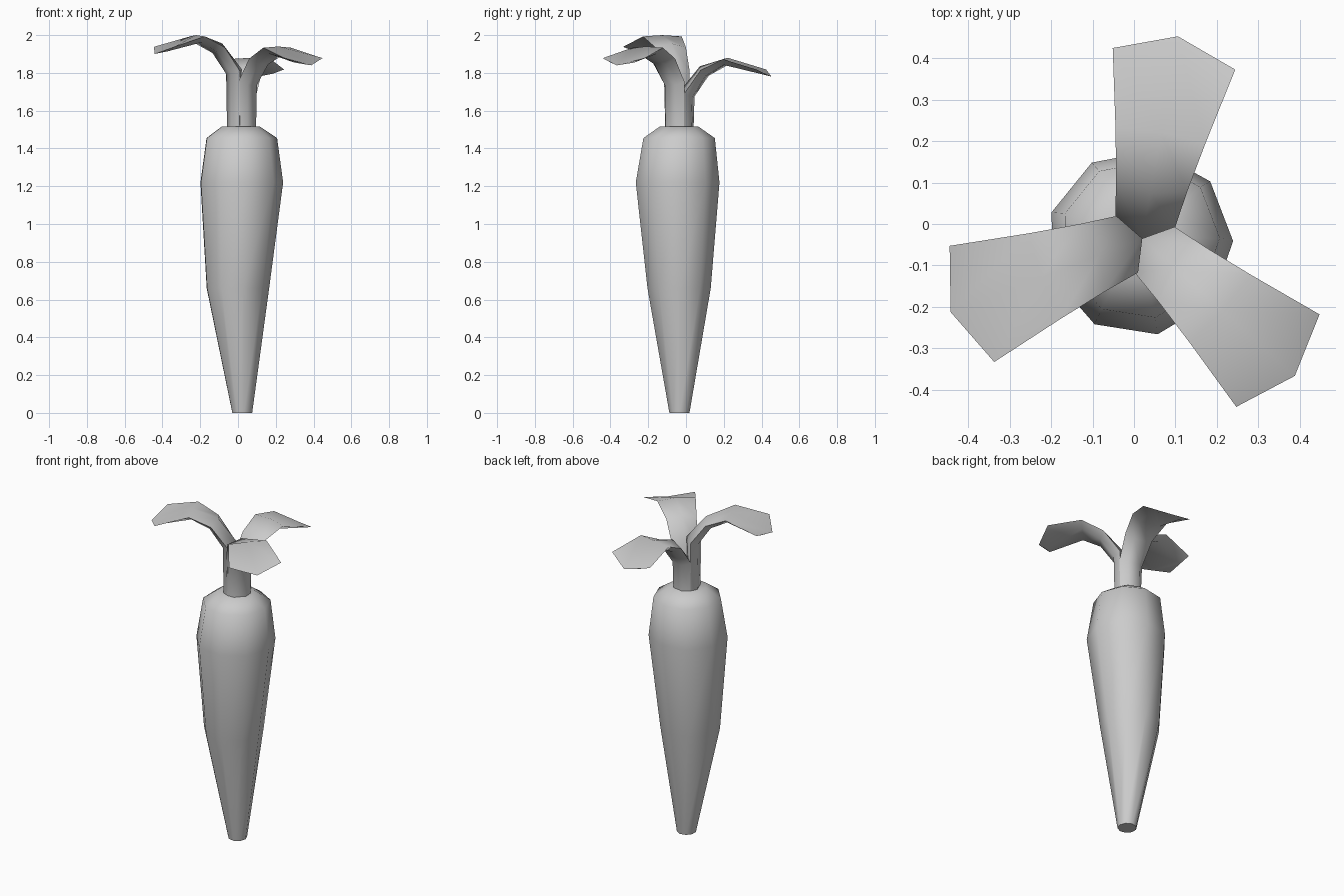
import bpy, bmesh, math
from mathutils import Vector

if "Cube" in bpy.data.objects:
    bpy.data.objects.remove(bpy.data.objects["Cube"])


def loft(name, rings, angle):
    """Skin equal-length rings of points, cap both ends, smooth by angle."""
    bm = bmesh.new()
    loops = [[bm.verts.new(p) for p in ring] for ring in rings]
    n = len(loops[0])
    for a, b in zip(loops, loops[1:]):
        for i in range(n):
            j = (i + 1) % n
            bm.faces.new((a[i], a[j], b[j], b[i]))
    bm.faces.new(loops[0][::-1])
    bm.faces.new(loops[-1])
    bmesh.ops.recalc_face_normals(bm, faces=bm.faces[:])
    mesh = bpy.data.meshes.new(name)
    bm.to_mesh(mesh)
    bm.free()
    ob = bpy.data.objects.new(name, mesh)
    bpy.context.collection.objects.link(ob)
    bpy.ops.object.select_all(action='DESELECT')
    ob.select_set(True)
    bpy.context.view_layer.objects.active = ob
    bpy.ops.object.shade_smooth_by_angle(angle=math.radians(angle))
    return ob


# Root body: nine-sided, slightly wobbly taper (centre x, centre y, z, radius)
profile = [
    (0.021, -0.035, 0.0, 0.054),
    (-0.005, -0.037, 0.66, 0.170),
    (0.014, -0.045, 1.22, 0.225),
    (0.015, -0.037, 1.455, 0.192),
    (0.012, -0.037, 1.515, 0.105),
]
body = []
for cx, cy, z, r in profile:
    angles = [math.radians(1 + 40 * k) for k in range(9)]
    body.append([(cx + r * math.cos(a), cy + r * math.sin(a), z) for a in angles])
loft("root_body", body, 60)

# Leaf sections: upper midrib (u, z), edge (u, half width, z), underside (u, half width, z)
sections = [
    ((0.004, 1.50), (0.037, 0.066, 1.50), (0.070, 0.035, 1.50)),
    ((0.000, 1.700), (0.039, 0.073, 1.690), (0.075, 0.036, 1.675)),
    ((0.110, 1.835), (0.130, 0.087, 1.815), (0.150, 0.042, 1.785)),
    ((0.260, 1.880), (0.252, 0.110, 1.873), (0.250, 0.065, 1.842)),
    ((0.495, 1.780), (0.440, 0.150, 1.818), (0.450, 0.085, 1.795)),
]


def leaf(name, degrees, lift):
    a = math.radians(degrees)
    out = Vector((math.cos(a), math.sin(a), 0))
    side = Vector((-math.sin(a), math.cos(a), 0))
    base = Vector((0.02, -0.035, 0))
    rings = []
    for i, (mid, edge, under) in enumerate(sections):
        up = lift if i else 0
        pts = [(mid[0], 0, mid[1]), edge, under,
               (under[0], -under[1], under[2]), (edge[0], -edge[1], edge[2])]
        rings.append([base + out * u + side * v + Vector((0, 0, z + up))
                      for u, v, z in pts])
    loft(name, rings, 60)


# Three leaves fanned around the crown at stepped heights
for name, degrees, lift in (("leaf_back", 80, 0.0),
                            ("leaf_left", 201, 0.12),
                            ("leaf_right", 318, 0.06)):
    leaf(name, degrees, lift)
